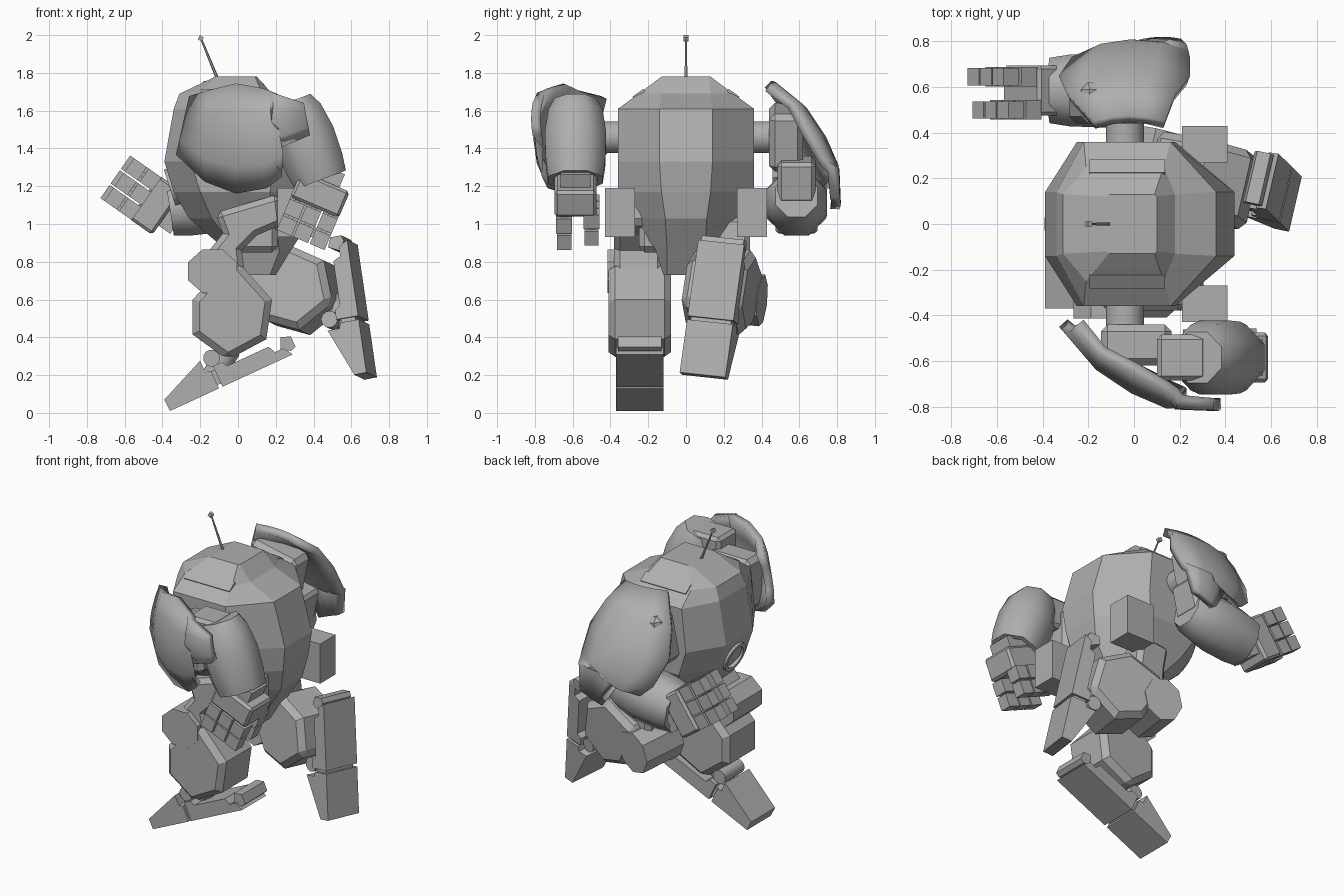
import bpy, bmesh, math
from math import cos, sin, pi, radians
from mathutils import Matrix, Vector

if "Cube" in bpy.data.objects:
    bpy.data.objects.remove(bpy.data.objects["Cube"])

grey = bpy.data.materials.new("armour grey")
grey.use_nodes = True
grey.diffuse_color = (0.43, 0.43, 0.43, 1)
grey.node_tree.nodes["Principled BSDF"].inputs["Base Color"].default_value = (0.43, 0.43, 0.43, 1)
ID = Matrix.Identity(4)


def add(name, bm, m=ID, bevel=0, smooth=0, solid=0):
    bm.transform(m)
    bmesh.ops.recalc_face_normals(bm, faces=bm.faces)
    me = bpy.data.meshes.new(name)
    bm.to_mesh(me)
    bm.free()
    me.materials.append(grey)
    ob = bpy.data.objects.new(name, me)
    bpy.context.collection.objects.link(ob)
    if solid:
        mod = ob.modifiers.new("thickness", 'SOLIDIFY')
        mod.thickness, mod.offset = solid, 0
    if bevel:
        mod = ob.modifiers.new("chamfer", 'BEVEL')
        mod.width, mod.segments, mod.limit_method = bevel, 1, 'ANGLE'
        mod.angle_limit = radians(60)
    if smooth:
        bpy.ops.object.select_all(action='DESELECT')
        ob.select_set(True)
        bpy.context.view_layer.objects.active = ob
        bpy.ops.object.shade_smooth_by_angle(angle=radians(smooth))
    return ob


def loft(name, rings, m=ID, caps=True, closed=True, **kw):
    bm = bmesh.new()
    rows = [[bm.verts.new(p) for p in r] for r in rings]
    n = len(rows[0])
    for a, b in zip(rows, rows[1:]):
        for i in range(n if closed else n - 1):
            j = (i + 1) % n
            bm.faces.new((a[i], a[j], b[j], b[i]))
    if caps:
        bm.faces.new(rows[0])
        bm.faces.new(rows[-1])
    return add(name, bm, m, **kw)


def prism(name, pts, y0, y1, m=ID, **kw):
    return loft(name, [[(x, y, z) for x, z in pts] for y in (y0, y1)], m, **kw)


def box(name, c, size, m=ID, **kw):
    bm = bmesh.new()
    bmesh.ops.create_cube(bm, size=1, matrix=Matrix.Translation(c) @ Matrix.Diagonal((*size, 1)))
    return add(name, bm, m, **kw)


def barrel(name, stations, m=ID, sides=12, **kw):
    """Rings of given radius centred on points along a straight axis."""
    axis = Vector(stations[-1][0]) - Vector(stations[0][0])
    q = axis.to_track_quat('Z', 'Y')
    rings = [[Vector(c) + q @ Vector((r * cos(2 * pi * (i + .5) / sides), r * sin(2 * pi * (i + .5) / sides), 0))
              for i in range(sides)] for c, r in stations]
    return loft(name, rings, m, **kw)


# Torso: eight-sided rings, wide at the middle and tapering to the pelvis
def torso_ring(z, x0, x1, y, fy, cut0, cut1):
    half = [(x1, fy), (x1 - cut1, y), (x0 + cut0, y), (x0, fy)]
    return [(a, b, z) for a, b in half] + [(a, -b, z) for a, b in reversed(half)]


loft("torso", [torso_ring(*r) for r in (
    (0.73, 0.0, 0.2, 0.12, 0.1, 0.03, 0.03),
    (0.86, -0.06, 0.28, 0.16, 0.1, 0.05, 0.06),
    (1.03, -0.26, 0.39, 0.27, 0.11, 0.12, 0.2),
    (1.17, -0.34, 0.42, 0.36, 0.13, 0.14, 0.25),
    (1.33, -0.39, 0.44, 0.36, 0.14, 0.14, 0.26),
    (1.61, -0.34, 0.36, 0.36, 0.14, 0.12, 0.2),
    (1.69, -0.31, 0.18, 0.25, 0.13, 0.1, 0.05),
    (1.78, -0.12, 0.1, 0.13, 0.12, 0.01, 0.01))])
for s in (1, -1):
    box("roof_vent", (0, 0, 0), (0.33, 0.07, 0.016),
        Matrix.Translation((-0.03, s * 0.25, 1.688)) @ Matrix.Rotation(-s * 0.62, 4, 'X'))
    barrel("shoulder_axle", [((-0.04, s * 0.3, 1.46), 0.085), ((-0.04, s * 0.5, 1.46), 0.085)], sides=16, smooth=40)
    box("hip_block", (0.31, s * 0.35, 1.06), (0.2, 0.16, 0.26))

# Front port ring
bm = bmesh.new()
bmesh.ops.create_circle(bm, radius=0.1, segments=16)
circle = [v.co.copy() for v in bm.verts]
bm.free()
ring_m = Matrix.Translation((-0.338, 0, 1.2)) @ Matrix.Rotation(radians(-108), 4, 'Y')
loft("port_ring", [[Vector((p.x * k, p.y * k, h)) for p in circle]
                   for k, h in ((1, -0.02), (1, 0.025), (0.75, 0.025), (0.75, -0.02))], ring_m, caps=False, smooth=30)

# Antenna
barrel("antenna", [((-0.105, 0, 1.76), 0.009), ((-0.195, 0, 1.98), 0.005)], sides=6)
box("antenna_tip", (0, 0, 0), (0.024, 0.024, 0.024),
    Matrix.Translation((-0.197, 0, 1.983)) @ Matrix.Rotation(0.5, 4, 'Y'))

# Pelvis
box("pelvis", (0.08, 0, 0.95), (0.26, 0.5, 0.2), bevel=0.03)

# Lower leg, laid out around the shin centre with the outer side at -y
SHIN = Vector((-0.03, -0.245, 0.5))
TOE = [(.43, 0), (.716, 0), (.718, .067), (.46, .175), (.46, .11), (.43, .1)]
HEEL = [(0, 0), (.41, 0), (.41, .12), (.36, .12), (.34, .09), (.1, .09), (.08, .05), (.03, .05)]
HEEL_TAB = [(.05, .05), (.02, .11), (-.03, .09), (-.03, .03), (0, .02)]
SOLE_LINK = [(.38, .02), (.46, .02), (.46, .1), (.38, .1)]
SHIN_SIDE = [(-.21, .1), (-.07, .25), (.03, .3), (.21, .1), (.18, -.11), (-.025, -.22), (-.21, -.085)]


def lower_leg(m, shift):
    leg = m @ Matrix.Translation((0, shift, 0))
    prism("shin", SHIN_SIDE, -0.165, 0.165, leg, bevel=0.035)
    knee = [(-0.105 + 0.14 * cos(pi * (i + .5) / 4), 0.25 + 0.125 * sin(pi * (i + .5) / 4)) for i in range(8)]
    prism("knee_disc", knee, -0.17, 0.13, leg)
    barrel("ankle", [((-0.02, 0, -0.16), 0.07), ((-0.1, 0, -0.3), 0.06)], m, smooth=40)
    barrel("ankle_pin", [((-0.11, -0.1, -0.21), 0.045), ((-0.11, 0.1, -0.21), 0.045)], m, smooth=40)
    # foot coordinates run from heel to toe, then upward from the sole
    u, v, heel = Vector((-.908, -.419)), Vector((-.419, .908)), Vector((0.32, -0.19))
    for name, pts, w in (("toe", TOE, .125), ("heel", HEEL, .125), ("heel_tab", HEEL_TAB, .115),
                         ("sole_link", SOLE_LINK, .11)):
        prism(name, [heel + u * a + v * b for a, b in pts], -w, w, m)


lower_leg(Matrix.Translation(SHIN), 0)
lower_leg(Matrix.Translation((0.34, 0.22, 0.645)) @ Matrix.Rotation(radians(-13), 4, 'Z')
          @ Matrix.Rotation(radians(-6), 4, 'X') @ Matrix.Rotation(radians(-75), 4, 'Y')
          @ Matrix.Diagonal((1, -1, 1, 1)), 0.04)

# Thighs
prism("standing_thigh", [(-.12, 1.06), (.22, 1.16), (.24, 1.0), (.1, .94), (.02, .86), (.04, .7),
                         (-.2, .8), (-.08, .95)], -0.38, -0.12, bevel=0.03)
prism("raised_thigh", [(0, 1.02), (.22, 1.04), (.25, .82), (.2, .6), (.04, .58), (.03, .85)], 0.11, 0.34, bevel=0.03)

# Shoulder shell stations: lower x, upper x, y, lower z, upper z
PAD = [(-.31, -.24, -.46, 1.37, 1.67), (-.16, -.14, -.62, 1.23, 1.7), (0, 0, -.72, 1.17, 1.735),
       (.16, .14, -.785, 1.2, 1.71), (.23, .18, -.795, 1.26, 1.7), (.19, .2, -.795, 1.39, 1.69),
       (.38, .35, -.795, 1.475, 1.635)]


def shoulder_shell(m):
    rows = []
    for x0, x1, y, lo, hi in PAD:
        mid, half = (lo + hi) / 2, (hi - lo) / 2
        rows.append([((x0 + x1) / 2 + t * (x1 - x0) / 2, y + 0.09 * (t * half / 0.28) ** 2, mid + t * half)
                     for t in (-1, -.5, 0, .5, 1)])
    loft("shoulder_shell", rows, m, caps=False, closed=False, smooth=30, solid=0.05)


# Arm, laid out in place on the -y side and swung around the shoulder for the other side
def arm(m):
    box("upper_arm", (0.01, -0.53, 1.42), (0.31, 0.18, 0.34), m, bevel=0.03)
    box("elbow", (0.21, -0.585, 1.56), (0.22, 0.2, 0.2), m, bevel=0.02)
    axis = Vector((0.157, 0, -0.417))
    top = Vector((0.28, -0.585, 1.65))
    barrel("forearm", [(top + axis * t, r) for t, r in
                       ((0, .12), (.15, .155), (.45, .176), (.8, .17), (1, .155), (1, .125), (.85, .115))],
           m, sides=8, smooth=50)
    # hand: local x across the knuckles, z toward the wrist
    hand = m @ Matrix.Translation((0.465, -0.585, 1.23)) @ Matrix.Rotation(radians(23), 4, 'Y')
    box("wrist", (0, 0, 0.01), (0.16, 0.16, 0.12), hand)
    box("palm", (0, 0, -0.08), (0.28, 0.22, 0.15), hand, bevel=0.015)
    for y, start in ((-0.06, -0.165), (0.085, -0.14)):
        for x in (-0.095, 0, 0.095):
            box("finger_pin", (x, y, start - 0.07), (0.03, 0.04, 0.2), hand)
            for k in (0, 1):
                box("finger_segment", (x, y, start - 0.04 - k * 0.095), (0.085, 0.085 - k * 0.01, 0.083), hand)


def swung(angle, lift):
    pivot = Matrix.Translation((-0.04, 0, 1.46))
    return (Matrix.Translation((0, 0, lift)) @ pivot @ Matrix.Rotation(radians(angle), 4, 'Y')
            @ Matrix.Diagonal((1, -1, 1, 1)) @ pivot.inverted())


arm(ID)
shoulder_shell(ID)
arm(swung(102, 0.04))
shoulder_shell(swung(80, 0.03))
